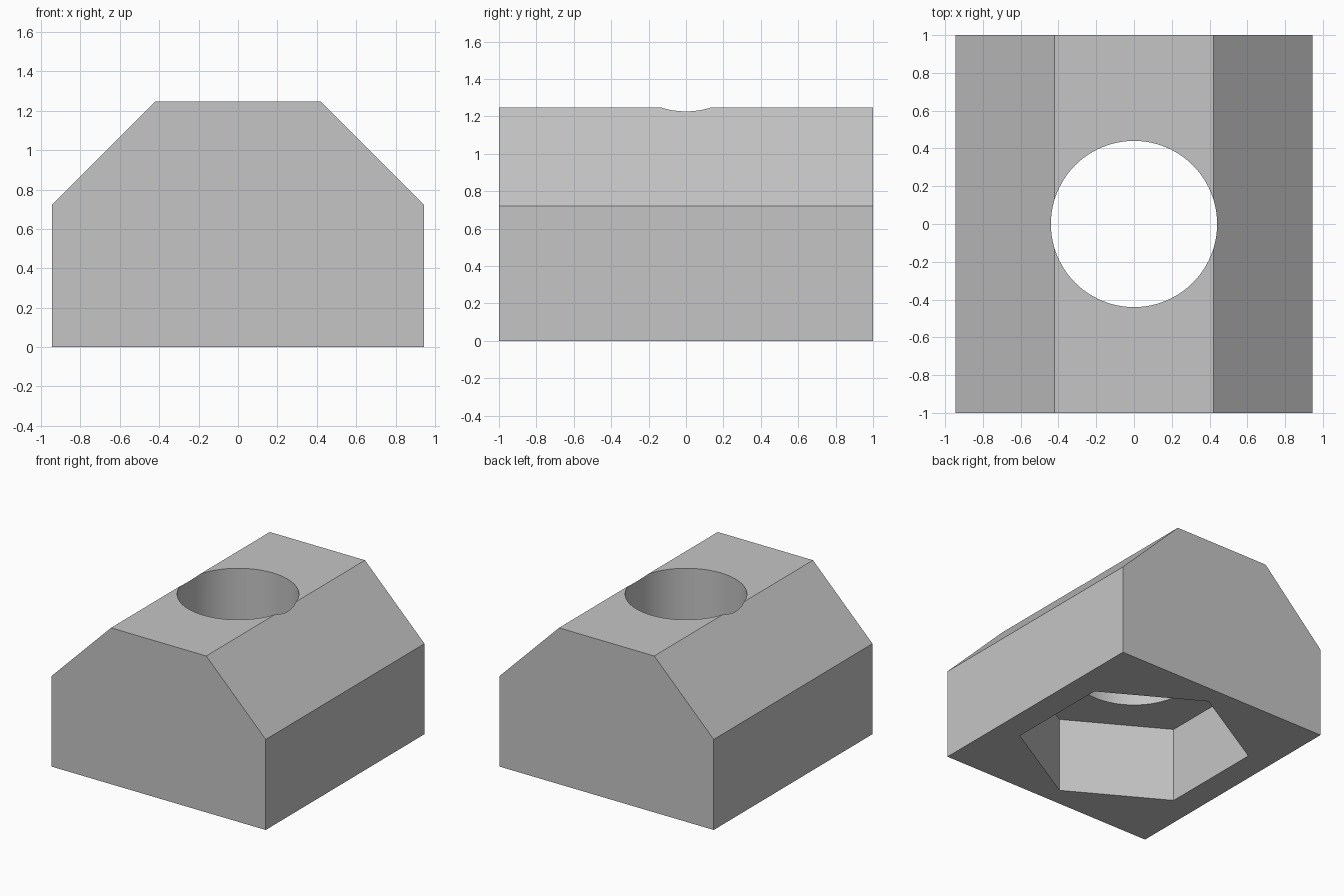
import bpy
import bmesh
import math

cube = bpy.data.objects.get("Cube")
if cube:
    bpy.data.objects.remove(cube, do_unlink=True)

HALF_X, HALF_Y = 0.945, 1.0
TOP_HALF, SHOULDER_Z, TOP_Z = 0.42, 0.722, 1.247
BORE_R, HEX_R, HEX_DEPTH = 0.44, 0.85, 0.6

# Single grey finish
grey = bpy.data.materials.new("plain_grey")
grey.use_nodes = True
colour = (0.56, 0.56, 0.56, 1)
grey.diffuse_color = colour
grey.node_tree.nodes["Principled BSDF"].inputs["Base Color"].default_value = colour


def extrude_profile(name, points, vector):
    """Make a solid by sweeping a closed outline along a vector."""
    bm = bmesh.new()
    face = bm.faces.new([bm.verts.new(p) for p in points])
    swept = bmesh.ops.extrude_face_region(bm, geom=[face])["geom"]
    verts = [g for g in swept if isinstance(g, bmesh.types.BMVert)]
    bmesh.ops.translate(bm, verts=verts, vec=vector)
    bmesh.ops.recalc_face_normals(bm, faces=bm.faces)
    mesh = bpy.data.meshes.new(name)
    bm.to_mesh(mesh)
    bm.free()
    mesh.materials.append(grey)
    obj = bpy.data.objects.new(name, mesh)
    bpy.context.collection.objects.link(obj)
    return obj


def ring(radius, sides, z, start=0.0):
    """Points of a regular polygon lying flat at height z."""
    step = math.tau / sides
    return [(radius * math.cos(start + i * step),
             radius * math.sin(start + i * step), z) for i in range(sides)]


# Block with chamfered shoulders
right_half = [(HALF_X, 0), (HALF_X, SHOULDER_Z), (TOP_HALF, TOP_Z)]
outline = right_half + [(-x, z) for x, z in reversed(right_half)]
block = extrude_profile("chamfered_block", [(x, -HALF_Y, z) for x, z in outline],
                        (0, 2 * HALF_Y, 0))

# Hexagonal nut pocket underneath and round bore through the top
cutters = [
    extrude_profile("hex_pocket_cutter", ring(HEX_R, 6, -0.2, math.pi / 2),
                    (0, 0, HEX_DEPTH + 0.2)),
    extrude_profile("bore_cutter", ring(BORE_R, 96, 0.3), (0, 0, 1.2)),
]

bpy.ops.object.select_all(action="DESELECT")
bpy.context.view_layer.objects.active = block
block.select_set(True)
for cutter in cutters:
    cutter.hide_render = True
    mod = block.modifiers.new(cutter.name, "BOOLEAN")
    mod.operation = "DIFFERENCE"
    mod.solver = "EXACT"
    mod.object = cutter
    bpy.ops.object.modifier_apply(modifier=mod.name)
    bpy.data.objects.remove(cutter, do_unlink=True)

# Smooth bore wall, crisp edges elsewhere
bpy.ops.object.shade_smooth_by_angle(angle=math.radians(30))
